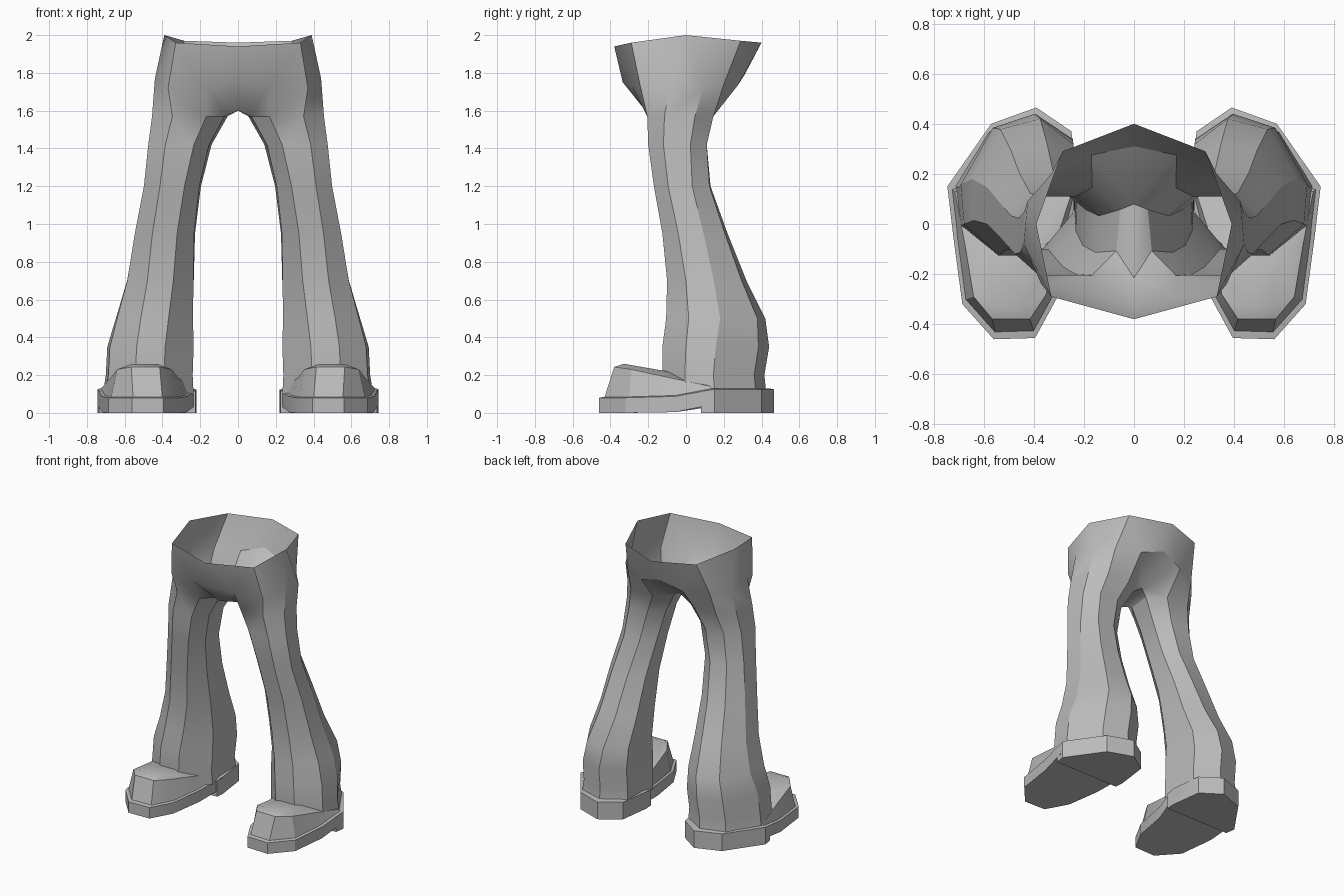
import bpy, bmesh

cube = bpy.data.objects.get("Cube")
if cube:
    bpy.data.objects.remove(cube)

grey = bpy.data.materials.new("plain_grey")
grey.use_nodes = True
colour = (0.5, 0.5, 0.5, 1)
grey.diffuse_color = colour
grey.node_tree.nodes["Principled BSDF"].inputs["Base Color"].default_value = colour


def finish(name, bm):
    """Turn one half into a mirrored, softly shaded object."""
    bmesh.ops.recalc_face_normals(bm, faces=bm.faces[:])
    mesh = bpy.data.meshes.new(name)
    bm.to_mesh(mesh)
    bm.free()
    mesh.materials.append(grey)
    obj = bpy.data.objects.new(name, mesh)
    bpy.context.collection.objects.link(obj)
    bpy.ops.object.select_all(action="DESELECT")
    obj.select_set(True)
    bpy.context.view_layer.objects.active = obj
    bpy.ops.object.shade_smooth_by_angle(angle=0.5)
    mirror = obj.modifiers.new("other_side", "MIRROR")
    mirror.use_clip = True
    return obj


def bridge(bm, low, high):
    """Join two rings of equal length with quads."""
    count = len(low)
    for i in range(count):
        j = (i + 1) % count
        bm.faces.new((low[i], low[j], high[j], high[i]))


def ring(bm, points):
    return [bm.verts.new(p) for p in points]


# Trousers: open waist, hip panels, then a flared leg
bm = bmesh.new()
front, front_corner, side, back_corner, back = ring(bm, [
    (0, -.38, 1.94), (.33, -.29, 1.96), (.39, 0, 2), (.285, .29, 1.97), (0, .4, 1.96)])
fly, seat = ring(bm, [(0, -.335, 1.75), (0, .31, 1.79)])
hip = ring(bm, [
    (.165, -.285, 1.73), (.37, -.24, 1.72), (.44, -.08, 1.77), (.425, .09, 1.72),
    (.33, .2, 1.74), (.17, .275, 1.735), (0, .08, 1.61), (0, -.215, 1.6)])
fi, fo, o1, o2, b1, b2, i1, i2 = hip
for panel in [(front, front_corner, fi, fly), (fly, fi, i2),
              (front_corner, fo, fi), (front_corner, side, o1, fo),
              (side, o2, o1), (side, back_corner, b1, o2),
              (back_corner, b2, b1), (back, seat, b2, back_corner),
              (seat, i1, b2)]:
    bm.faces.new(panel)

# Cross-section shapes within a unit box, at the thigh and at the hem
thigh = [(.28, 0), (.73, 0), (1, .26), (.96, .72), (.72, 1), (.28, 1), (0, .75), (.04, .28)]
hem = [(.33, 0), (.66, 0), (.97, .22), (1, .5), (.72, .9), (.35, 1), (.02, .82), (0, .3)]

# Height, inner x, outer x, front y, back y
levels = [
    (1.57, .055, .455, -.205, .145),
    (1.42, .14, .475, -.2, .11), (1.2, .195, .5, -.17, .13),
    (.95, .225, .55, -.125, .22), (.7, .23, .593, -.1, .32),
    (.5, .235, .65, -.105, .42), (.35, .235, .692, -.125, .44),
    (.2, .24, .7, -.125, .415), (.1, .235, .715, -.12, .425)]
above = hip
for n, (z, x0, x1, y0, y1) in enumerate(levels):
    t = min(max(n - 1, 0) / 5, 1)
    section = []
    for (ua, va), (ub, vb) in zip(thigh, hem):
        u, v = ua + (ub - ua) * t, va + (vb - va) * t
        section.append((x0 + (x1 - x0) * u, y0 + (y1 - y0) * v, z))
    below = ring(bm, section)
    bridge(bm, below, above)
    above = below
finish("trousers", bm)

# Sole outline, starting from the inner toe
outline = [(.395, -.455), (.56, -.46), (.685, -.32), (.72, -.06), (.745, .15),
           (.57, .4), (.39, .465), (.25, .37), (.22, .14), (.27, -.06), (.31, -.3)]


def rim_height(y):
    return .08 + .045 * min(max((y + .1) / .25, 0), 1)


def inset(x, y, amount):
    return .48 + (x - .48) * (1 - amount), y * (1 - amount)


# Sole with a raised arch
bm = bmesh.new()
base = ring(bm, [(x, y, min(max(y + .08, 0) * .2, .07)) for x, y in outline])
rim = ring(bm, [(x, y, rim_height(y)) for x, y in outline])
welt = ring(bm, [(*inset(x, y, .06), rim_height(y) + .005) for x, y in outline])
bridge(bm, base, rim)
bridge(bm, rim, welt)
bm.faces.new(base)
bm.faces.new(welt)
finish("shoe_soles", bm)

# Heel block
heel = [(.225, .08), (.735, .08)] + outline[4:9]
bm = bmesh.new()
low = ring(bm, [(x, y, 0) for x, y in heel])
high = ring(bm, [(x, y, .115) for x, y in heel])
bridge(bm, low, high)
bm.faces.new(low)
bm.faces.new(high)
finish("shoe_heels", bm)

# Shoe upper: toe cap walls and a sloping instep
bm = bmesh.new()
foot = outline[:5] + outline[8:]
low = ring(bm, [(*inset(x, y, .06), rim_height(y)) for x, y in foot])
high = ring(bm, [
    (.415, -.38, .243), (.565, -.38, .243), (.64, -.29, .23), (.675, -.08, .185),
    (.715, .13, .14), (.25, .12, .14), (.315, -.08, .185), (.35, -.28, .23)])
ridge = ring(bm, [(.43, -.33, .26), (.56, -.33, .26), (.58, -.1, .22), (.42, -.1, .22)])
bridge(bm, low, high)
a, b, c, d = ridge
h = high
for face in [(h[0], h[1], b, a), (h[1], h[2], b), (h[2], h[3], c, b), (a, b, c, d),
             (h[3], h[4], c), (h[4], h[5], d, c), (h[5], h[6], d),
             (h[6], h[7], a, d), (h[7], h[0], a)]:
    bm.faces.new(face)
finish("shoe_uppers", bm)
